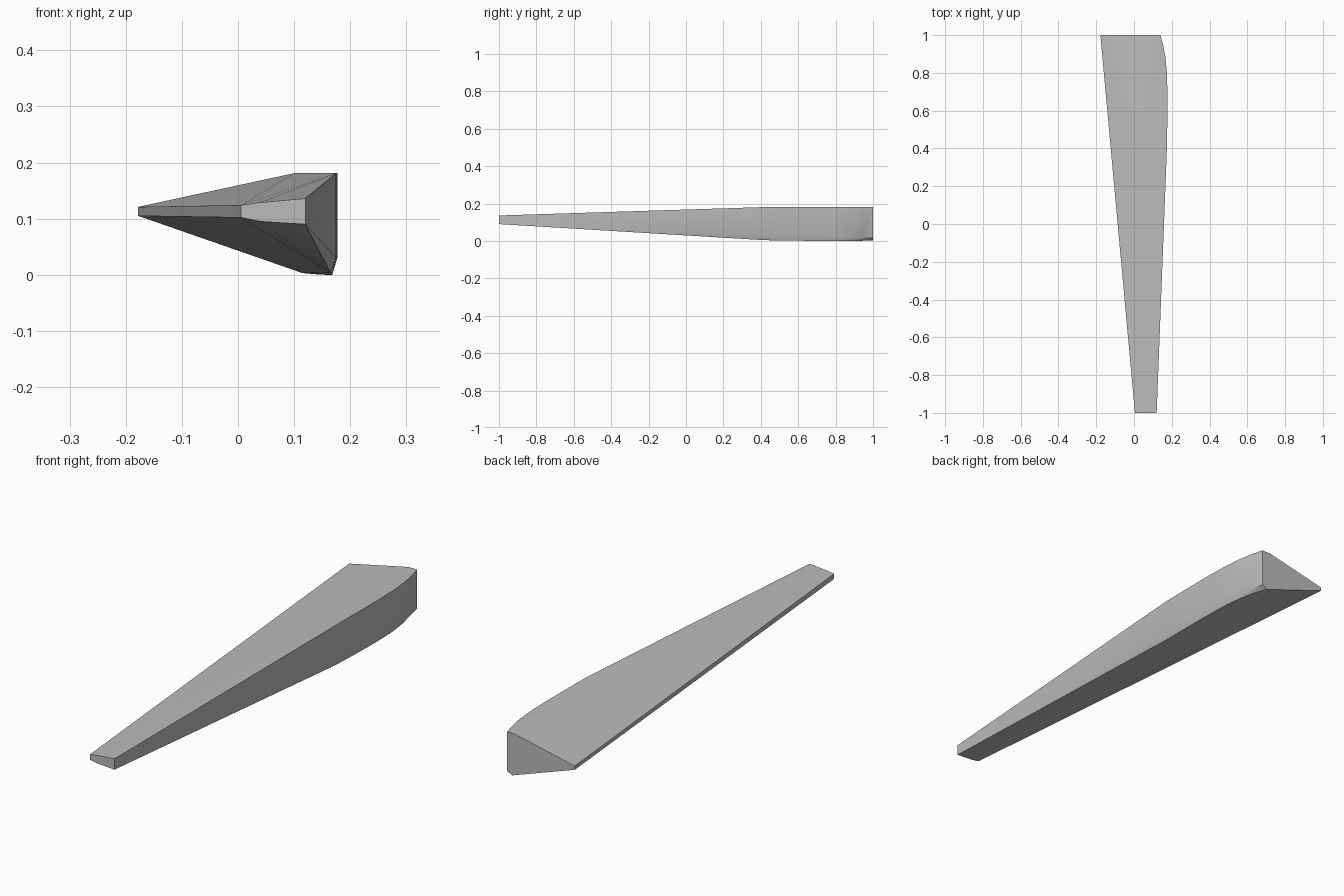
import bpy, bmesh, math

if "Cube" in bpy.data.objects:
    bpy.data.objects.remove(bpy.data.objects["Cube"])

# Single flat colour
grey = bpy.data.materials.new("plain grey")
grey.diffuse_color = (0.5, 0.5, 0.5, 1)
grey.use_nodes = True
grey.node_tree.nodes["Principled BSDF"].inputs["Base Color"].default_value = grey.diffuse_color

# Narrow front end: (x, z) outline at y = -1
front = [(.005, .102), (.005, .124), (.04, .129), (.12, .136), (.12, .09), (.04, .095)]
# Broad back end: (x, z) outline at y = 1
back = [(-.178, .105), (-.178, .121), (.10, .181), (.14, .181), (.14, .015), (.115, .003)]
# Curved right edge: (y, x of side, z of side bottom, x of underside, z of underside)
edge = [(.42, .175, .03, .165, .004), (.55, .1765, .03, .168, .002),
        (.70, .177, .03, .168, 0), (.80, .174, .028, .165, 0),
        (.88, .167, .024, .155, 0), (.95, .154, .019, .138, .001)]

points = [(x, -1, z) for x, z in front] + [(x, 1, z) for x, z in back]
for y, side, low, under, bottom in edge:
    points += [(side, y, .181), (side, y, low), (under, y, bottom)]

# Convex wedge blade wrapped around the outlines
bm = bmesh.new()
for p in points:
    bm.verts.new(p)
hull = bmesh.ops.convex_hull(bm, input=bm.verts)
loose = [v for v in bm.verts if not v.link_faces]
bmesh.ops.delete(bm, geom=loose, context='VERTS')
bmesh.ops.recalc_face_normals(bm, faces=bm.faces)
mesh = bpy.data.meshes.new("tapered_blade")
bm.to_mesh(mesh)
bm.free()
mesh.materials.append(grey)

blade = bpy.data.objects.new("tapered_blade", mesh)
bpy.context.collection.objects.link(blade)
bpy.context.view_layer.objects.active = blade
blade.select_set(True)
bpy.ops.object.shade_smooth_by_angle(angle=math.radians(30))
